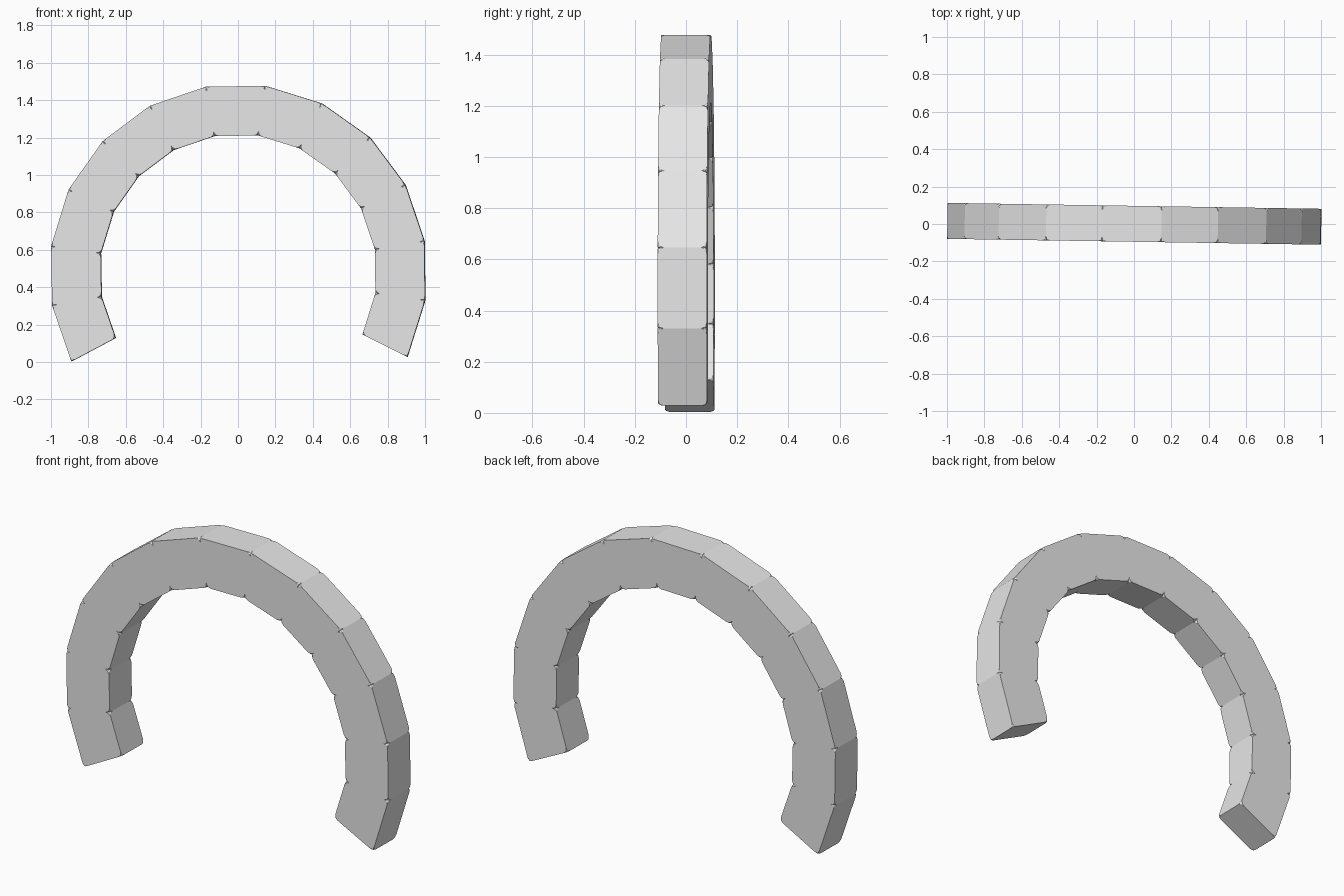
import bpy
import bmesh
from math import radians
from mathutils import Matrix, Vector

cube = bpy.data.objects.get("Cube")
if cube:
    bpy.data.objects.remove(cube, do_unlink=True)

OUTER, INNER = 1.01, 0.742      # arch radii
DEPTH = 0.192
COUNT, START, STEP = 13, -26.4, 18.03
CHIP = 0.024                    # size of the worn corners
PLACE = Matrix.Translation((0.002, 0.001, 0.477)) @ Matrix.Rotation(radians(-0.9), 4, 'Z')

stone = bpy.data.materials.new("stone_grey")
stone.use_nodes = True
grey = (0.8, 0.8, 0.8, 1)
stone.diffuse_color = grey
stone.node_tree.nodes["Principled BSDF"].inputs["Base Color"].default_value = grey


def on_arch(radius, angle, y):
    """Point on the arch at an angle measured from +x towards +z."""
    return Matrix.Rotation(radians(-angle), 3, 'Y') @ Vector((radius, 0, 0)) + Vector((0, y, 0))


def arch_block(index):
    """One wedge block with its eight corners rounded off."""
    bm = bmesh.new()
    bmesh.ops.create_cube(bm, size=1)
    for v in bm.verts:
        radius = OUTER if v.co.x > 0 else INNER
        angle = START + STEP * (index + (v.co.z > 0))
        v.co = on_arch(radius, angle, v.co.y * DEPTH)
    bmesh.ops.bevel(bm, geom=bm.verts[:], offset=CHIP, segments=3,
                    profile=0.5, affect='VERTICES')
    bmesh.ops.recalc_face_normals(bm, faces=bm.faces[:])
    bm.transform(PLACE)
    mesh = bpy.data.meshes.new(f"arch_block_{index + 1}")
    bm.to_mesh(mesh)
    bm.free()
    mesh.materials.append(stone)
    block = bpy.data.objects.new(mesh.name, mesh)
    bpy.context.collection.objects.link(block)


# Ring of blocks from the left foot over the top to the right foot
for i in range(COUNT):
    arch_block(i)
